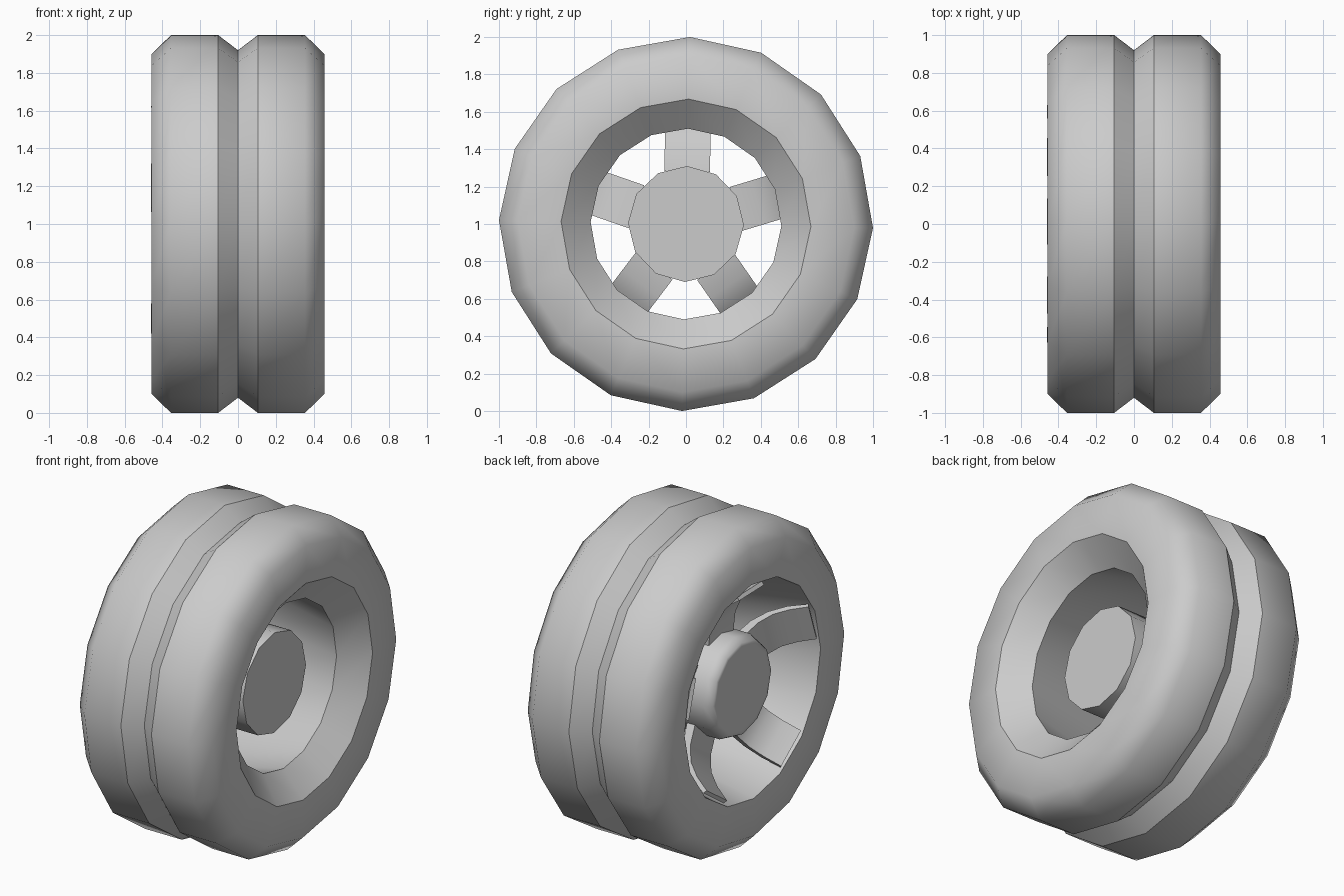
import bpy, bmesh, math
from mathutils import Matrix, Vector

cube = bpy.data.objects.get("Cube")
if cube:
    bpy.data.objects.remove(cube, do_unlink=True)

CENTRE = Vector((0, 0, 1))
TILT = math.radians(88.8)      # direction of the topmost corner and spoke

grey = bpy.data.materials.new("plain_grey")
grey.use_nodes = True
colour = (0.6, 0.6, 0.6, 1)
grey.diffuse_color = colour
grey.node_tree.nodes["Principled BSDF"].inputs["Base Color"].default_value = colour


def finish(bm, name):
    bmesh.ops.recalc_face_normals(bm, faces=bm.faces)
    for face in bm.faces:
        face.smooth = True
    mesh = bpy.data.meshes.new(name)
    bm.to_mesh(mesh)
    bm.free()
    mesh.materials.append(grey)
    obj = bpy.data.objects.new(name, mesh)
    bpy.context.collection.objects.link(obj)
    return obj


def radial(x, r, angle):
    return CENTRE + Vector((x, r * math.cos(angle), r * math.sin(angle)))


def lathe(name, profile, sides, closed):
    """Spin (x, radius, sharp) points around the axle."""
    bm = bmesh.new()
    rings = [[bm.verts.new(radial(x, r, TILT + math.tau * i / sides))
              for i in range(sides)] for x, r, _ in profile]
    pairs = list(zip(rings, rings[1:]))
    if closed:
        pairs.append((rings[-1], rings[0]))
    else:
        bm.faces.new(rings[0])
        bm.faces.new(rings[-1])
    for a, b in pairs:
        for i in range(sides):
            j = (i + 1) % sides
            bm.faces.new((a[i], a[j], b[j], b[i]))
    for ring, (_, _, sharp) in zip(rings, profile):
        for i in range(sides):
            bm.edges.get((ring[i], ring[(i + 1) % sides])).smooth = not sharp
    return finish(bm, name)


# Tyre with chamfered shoulders, a centre groove and a tapered bore
lathe("tyre", [
    (0.457, 0.90, False), (0.355, 1.0, False), (0.105, 1.0, True),
    (0, 0.92, True), (-0.105, 1.0, True), (-0.355, 1.0, False),
    (-0.457, 0.90, False), (-0.457, 0.668, True),
    (0.32, 0.51, True), (0.457, 0.668, True)], 16, True)

# Hub with one rounded end
lathe("hub", [(-0.387, 0.26, False), (-0.385, 0.285, False),
              (-0.335, 0.31, False), (0.25, 0.31, True)], 12, False)

# Five spokes that curve outward to the rim and thin towards their tips
front = [(-0.245, 0.28), (-0.26, 0.40), (-0.30, 0.49), (-0.37, 0.56), (-0.46, 0.62)]
back = [(-0.19, 0.28), (-0.21, 0.40), (-0.26, 0.50), (-0.34, 0.58), (-0.445, 0.64)]
HALF_WIDTH = 0.122
for k in range(5):
    bm = bmesh.new()
    turn = Matrix.Translation(CENTRE) @ Matrix.Rotation(
        TILT - math.pi / 2 + math.tau * k / 5, 4, "X")
    sections = []
    for (xf, rf), (xb, rb) in zip(front, back):
        corners = [(xf, -1, rf), (xf, 1, rf), (xb, 1, rb), (xb, -1, rb)]
        sections.append([bm.verts.new(turn @ Vector((x, s * HALF_WIDTH, r)))
                         for x, s, r in corners])
    for a, b in zip(sections, sections[1:]):
        for i in range(4):
            j = (i + 1) % 4
            bm.faces.new((a[i], a[j], b[j], b[i]))
    bm.faces.new(sections[0])
    bm.faces.new(sections[-1])
    bmesh.ops.recalc_face_normals(bm, faces=bm.faces)
    for edge in bm.edges:
        edge.smooth = edge.calc_face_angle(0) < math.radians(50)
    finish(bm, "spoke_%d" % (k + 1))
